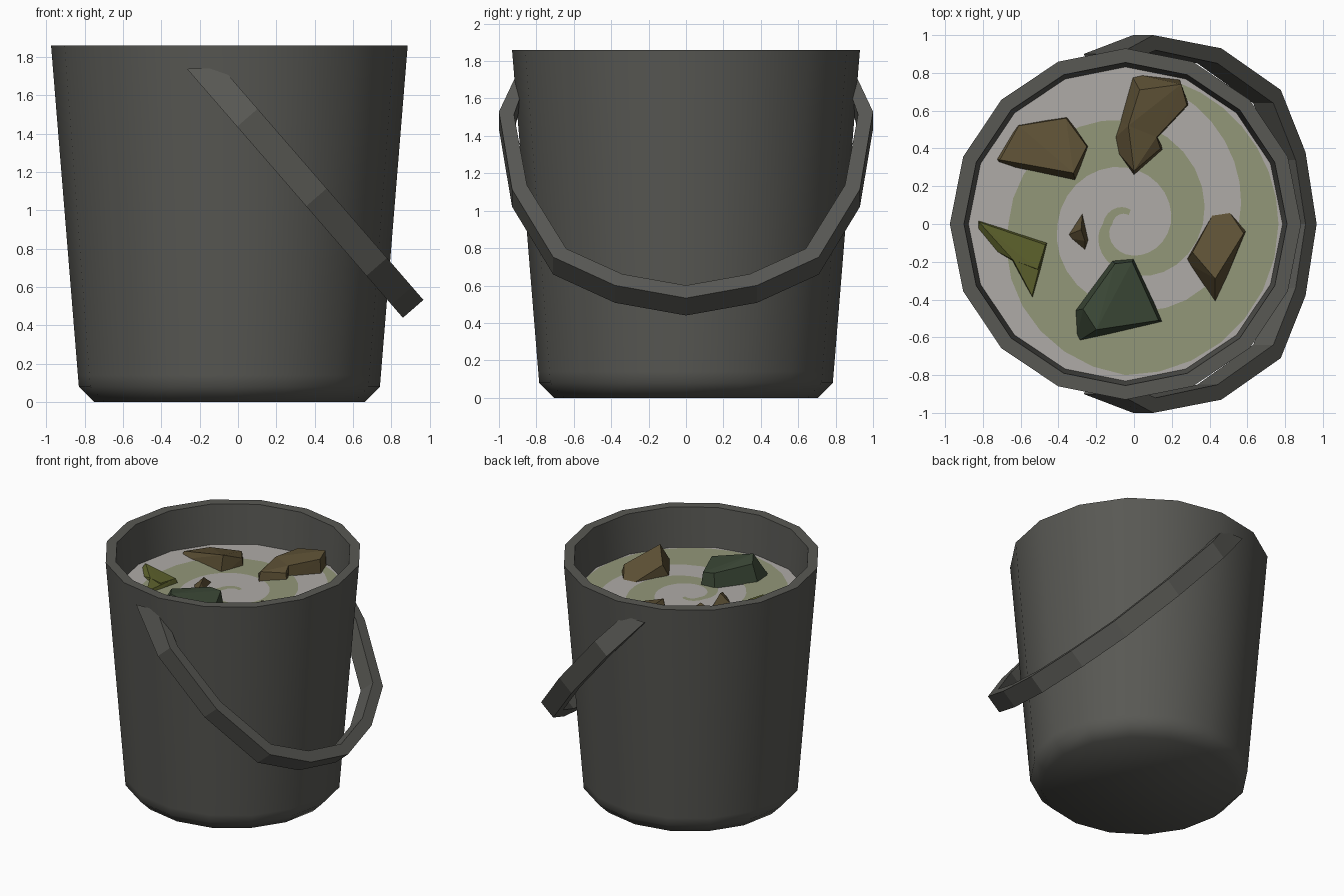
import bpy, bmesh, math
from mathutils import Vector

if "Cube" in bpy.data.objects:
    bpy.data.objects.remove(bpy.data.objects["Cube"], do_unlink=True)

CX = -0.045        # bucket axis
SURFACE = 1.55     # height of the liquid
SIDES = 16


def material(name, rgb):
    m = bpy.data.materials.new(name)
    m.use_nodes = True
    color = (*rgb, 1.0)
    m.diffuse_color = color
    m.node_tree.nodes["Principled BSDF"].inputs["Base Color"].default_value = color
    return m


DARK_GREY = material("dark_grey", (0.098, 0.098, 0.088))
PALE = material("pale_grey", (0.43, 0.41, 0.39))
SWIRL = material("pale_green", (0.29, 0.31, 0.19))
BROWN = material("brown", (0.105, 0.078, 0.034))
OLIVE = material("olive", (0.108, 0.118, 0.025))
GREEN = material("dark_green", (0.045, 0.066, 0.038))


def finish(bm, name, mat, smooth=None):
    bmesh.ops.recalc_face_normals(bm, faces=bm.faces)
    mesh = bpy.data.meshes.new(name)
    bm.to_mesh(mesh)
    bm.free()
    obj = bpy.data.objects.new(name, mesh)
    bpy.context.collection.objects.link(obj)
    mesh.materials.append(mat)
    if smooth:
        bpy.ops.object.select_all(action="DESELECT")
        obj.select_set(True)
        bpy.context.view_layer.objects.active = obj
        bpy.ops.object.shade_smooth_by_angle(angle=math.radians(smooth))
    return obj


def bridge(bm, a, b):
    n = len(a)
    for i in range(n):
        bm.faces.new((a[i], a[(i + 1) % n], b[(i + 1) % n], b[i]))


def ring(bm, r, z):
    angles = [math.tau * i / SIDES for i in range(SIDES)]
    return [bm.verts.new((CX + r * math.cos(a), r * math.sin(a), z)) for a in angles]


# Bucket: outer wall, rim and inner wall as one turned profile
bm = bmesh.new()
profile = [(0.705, 0), (0.785, 0.08), (0.79, 0.14), (0.93, 1.86),
           (0.855, 1.86), (0.72, 0.1)]
rings = [ring(bm, r, z) for r, z in profile]
for low, high in zip(rings, rings[1:]):
    bridge(bm, low, high)
bm.faces.new(rings[0])
bm.faces.new(rings[-1])
finish(bm, "bucket", DARK_GREY, 50)

# Liquid surface
bm = bmesh.new()
bm.faces.new(ring(bm, 0.832, SURFACE))
finish(bm, "liquid", PALE)

# Spiral swirl: (angle, inner radius, outer radius)
swirl = [(70, 0.05, 0.08), (180, 0.07, 0.12), (270, 0.16, 0.26), (360, 0.24, 0.41),
         (450, 0.30, 0.55), (540, 0.36, 0.62), (630, 0.45, 0.80),
         (720, 0.60, 0.81), (790, 0.75, 0.80)]
bm = bmesh.new()
previous = None
for start, end in zip(swirl, swirl[1:]):
    for k in range(8):
        deg, r0, r1 = Vector(start).lerp(Vector(end), k / 7)
        a = math.radians(deg)
        pair = [bm.verts.new((CX + r * math.cos(a), r * math.sin(a), SURFACE + 0.004))
                for r in (r0, r1)]
        if previous and k:
            bm.faces.new((previous[0], previous[1], pair[1], pair[0]))
        previous = pair
bmesh.ops.remove_doubles(bm, verts=bm.verts, dist=0.0005)
finish(bm, "swirl", SWIRL)

# Handle: tilted half hoop, (sideways, distance up from its lowest point)
outer = [(0, 0), (0.38, 0.09), (0.71, 0.29), (0.93, 0.77), (1.0, 1.32), (0.90, 1.72)]
inner = [(0, 0.09), (0.34, 0.17), (0.64, 0.35), (0.85, 0.80), (0.92, 1.30), (0.85, 1.68)]
along = Vector((-0.655, 0, 0.755))
across = Vector((0.107, 0, 0.093))
origin = Vector((0.86, 0, 0.44))


def mirrored(path):
    return [(-y, s) for y, s in path[:0:-1]] + path


bm = bmesh.new()
sections = []
path = list(zip(mirrored(outer), mirrored(inner)))
for i, (o, n) in enumerate(path):
    trim = 0.12 if i in (0, len(path) - 1) else 0
    corners = [(o, 0), (o, 1), (n, 1), (n, 0)]
    sections.append([bm.verts.new(origin + along * (s - trim * side) + across * side
                                  + Vector((0, y, 0)))
                     for (y, s), side in corners])
for a, b in zip(sections, sections[1:]):
    bridge(bm, a, b)
bm.faces.new(sections[0])
bm.faces.new(sections[-1])
finish(bm, "handle", DARK_GREY)


# Floating chunks: hull of a waterline outline and a few raised corners
def chunk(name, mat, outline, tops):
    bm = bmesh.new()
    for x, y in outline:
        bm.verts.new((x, y, SURFACE - 0.04))
    for p in tops:
        bm.verts.new(p)
    hull = bmesh.ops.convex_hull(bm, input=bm.verts)
    loose = [v for v in hull["geom_interior"] if isinstance(v, bmesh.types.BMVert)]
    bmesh.ops.delete(bm, geom=loose, context="VERTS")
    finish(bm, name, mat)


chunk("left_brown_chunk", BROWN,
      [(-0.75, 0.35), (-0.62, 0.53), (-0.35, 0.57), (-0.24, 0.41), (-0.31, 0.22), (-0.73, 0.31)],
      [(-0.32, 0.27, 1.67), (-0.25, 0.41, 1.61), (-0.36, 0.56, 1.58),
       (-0.61, 0.52, 1.56), (-0.71, 0.34, 1.57)])
chunk("back_brown_chunk", BROWN,
      [(-0.02, 0.80), (0.24, 0.77), (0.29, 0.63), (0.12, 0.45), (-0.09, 0.55)],
      [(0.03, 0.71, 1.65), (0.25, 0.74, 1.68), (0.28, 0.63, 1.66),
       (0.12, 0.46, 1.63), (-0.03, 0.52, 1.64)])
chunk("back_brown_chunk_tip", BROWN,
      [(-0.09, 0.55), (-0.13, 0.43), (0.0, 0.25), (0.16, 0.39), (0.12, 0.47)],
      [(-0.03, 0.52, 1.64), (0.0, 0.28, 1.62), (0.14, 0.40, 1.60), (0.12, 0.46, 1.63)])
chunk("right_brown_chunk", BROWN,
      [(0.46, 0.13), (0.60, -0.03), (0.43, -0.44), (0.27, -0.20)],
      [(0.43, -0.29, 1.72), (0.31, -0.15, 1.64), (0.58, -0.05, 1.61)])
chunk("small_brown_chunk", BROWN,
      [(-0.27, 0.10), (-0.38, -0.07), (-0.26, -0.17), (-0.23, -0.08)],
      [(-0.28, -0.03, 1.62), (-0.26, -0.09, 1.60)])
chunk("olive_chunk", OLIVE,
      [(-0.83, 0.03), (-0.45, -0.09), (-0.49, -0.25), (-0.65, -0.20), (-0.83, -0.09)],
      [(-0.82, 0.01, 1.57), (-0.47, -0.11, 1.59), (-0.51, -0.24, 1.59), (-0.64, -0.19, 1.58)])
chunk("olive_chunk_tip", OLIVE,
      [(-0.45, -0.09), (-0.53, -0.41), (-0.65, -0.20)],
      [(-0.47, -0.11, 1.59), (-0.54, -0.38, 1.57), (-0.64, -0.19, 1.58)])
chunk("dark_green_chunk", GREEN,
      [(-0.12, -0.19), (0.0, -0.18), (0.16, -0.52), (-0.31, -0.63), (-0.32, -0.46)],
      [(-0.10, -0.21, 1.66), (-0.01, -0.20, 1.65), (0.13, -0.51, 1.62),
       (-0.20, -0.56, 1.71), (-0.27, -0.45, 1.69)])
